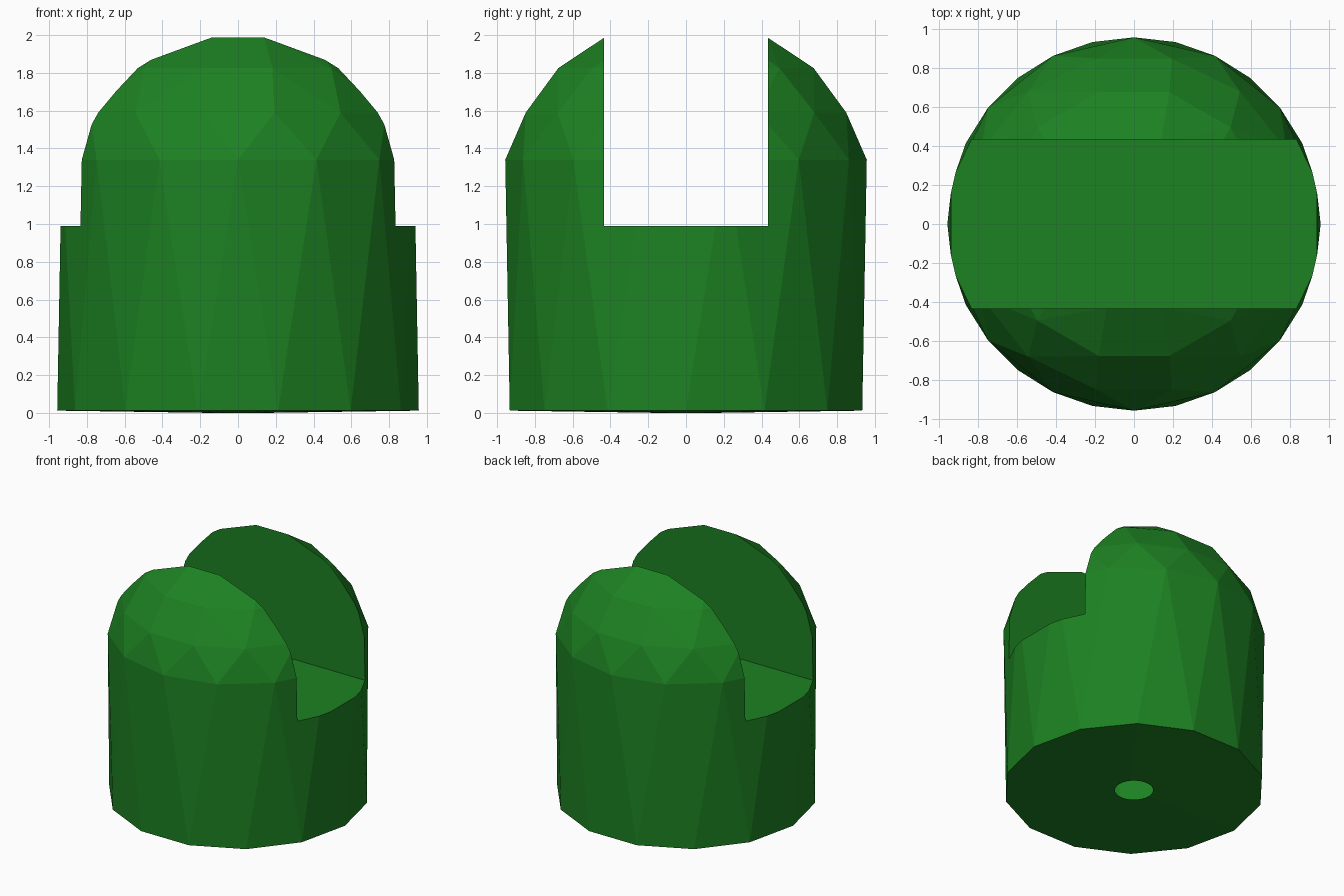
import bpy, bmesh, math

if "Cube" in bpy.data.objects:
    bpy.data.objects.remove(bpy.data.objects["Cube"])

TAU = math.tau

# Faceted domed body: convex hull over staggered rings (radius, z, sides, stagger)
RINGS = [(0.957, 0.012, 14, 0.0), (0.957, 1.34, 14, 0.5), (0.87, 1.59, 14, 0.0),
         (0.70, 1.825, 12, 0.5), (0.45, 1.99, 10, 0.0), (0.15, 2.08, 6, 0.5)]


def ring(bm, r, z, n, stagger=0.0):
    return [bm.verts.new((r * math.cos(TAU * (i + stagger) / n),
                          r * math.sin(TAU * (i + stagger) / n), z)) for i in range(n)]


bm = bmesh.new()
for r, z, n, s in RINGS:
    ring(bm, r, z, n, s)
bmesh.ops.convex_hull(bm, input=bm.verts[:])
bmesh.ops.recalc_face_normals(bm, faces=bm.faces[:])
mesh = bpy.data.meshes.new("slotted_dome_body")
bm.to_mesh(mesh)
bm.free()
body = bpy.data.objects.new("slotted_dome_body", mesh)
bpy.context.collection.objects.link(body)

# Slot through the dome, along x
bpy.ops.mesh.primitive_cube_add(size=1, location=(0, 0, 0.99 + 1))
cutter = bpy.context.object
cutter.name = "slot_cutter"
cutter.scale = (3, 0.866, 2)
cutter.hide_render = True
mod = body.modifiers.new("slot", 'BOOLEAN')
mod.object = cutter
mod.operation = 'DIFFERENCE'
mod.solver = 'EXACT'
bpy.context.view_layer.update()
bpy.context.view_layer.objects.active = body
bpy.ops.object.modifier_apply(modifier="slot")
bpy.data.objects.remove(cutter)

# Base with a small round hole opening into the hollow inside
bm = bmesh.new()
bm.from_mesh(body.data)
base = [f for f in bm.faces if f.normal.z < -0.9]
bmesh.ops.delete(bm, geom=base, context='FACES')
rim = [e for e in bm.edges if e.is_boundary]
hole = ring(bm, 0.14, 0.0, 28)
rim += [bm.edges.new((hole[i - 1], hole[i])) for i in range(28)]
fill = bmesh.ops.triangle_fill(bm, use_beauty=True, edges=rim, normal=(0, 0, -1))
for f in fill["geom"]:
    if isinstance(f, bmesh.types.BMFace):
        f.normal_update()
        if f.normal.z > 0:
            f.normal_flip()
bm.to_mesh(body.data)
bm.free()

mat = bpy.data.materials.new("green")
mat.diffuse_color = (0.012, 0.22, 0.016, 1)
mat.use_nodes = True
mat.node_tree.nodes["Principled BSDF"].inputs["Base Color"].default_value = mat.diffuse_color
body.data.materials.clear()
body.data.materials.append(mat)
for p in body.data.polygons:
    p.material_index = 0
    p.use_smooth = False
